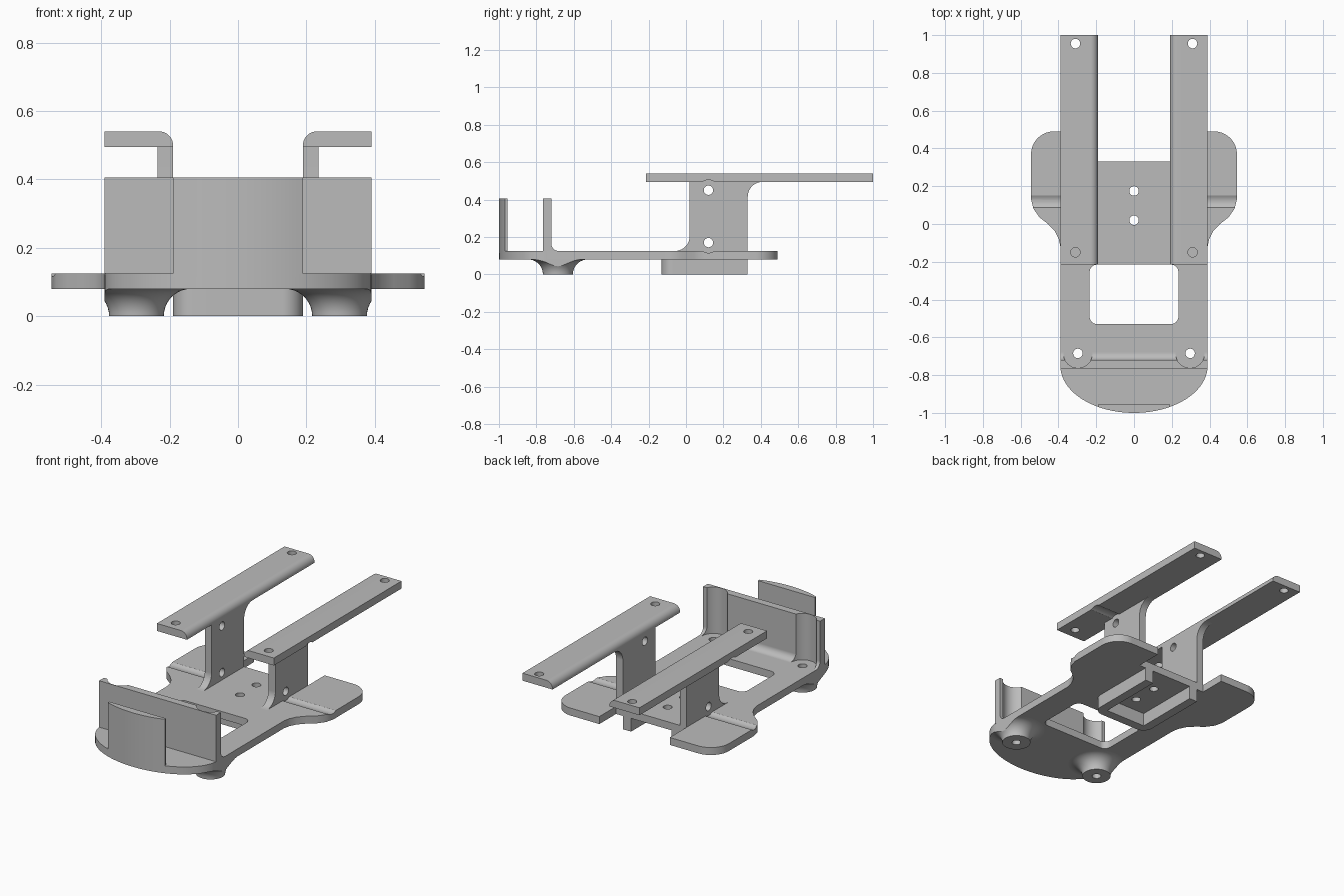
import bpy
import bmesh
from math import cos, sin, radians, tau
from mathutils import Matrix, Vector

if "Cube" in bpy.data.objects:
    bpy.data.objects.remove(bpy.data.objects["Cube"], do_unlink=True)

GREY = (0.5, 0.5, 0.5, 1)
grey = bpy.data.materials.new("plain grey")
grey.use_nodes = True
grey.diffuse_color = GREY
grey.node_tree.nodes["Principled BSDF"].inputs["Base Color"].default_value = GREY


def arc(cx, cy, r, start, end, ry=None, n=10):
    """Points of an arc, angles in degrees."""
    angles = [radians(start + (end - start) * i / n) for i in range(n + 1)]
    return [(cx + r * cos(a), cy + (ry or r) * sin(a)) for a in angles]


def circle(cx, cy, r):
    return arc(cx, cy, r, 0, 360, n=32)[:-1]


def finish_mesh(name, bm):
    bmesh.ops.recalc_face_normals(bm, faces=bm.faces)
    mesh = bpy.data.meshes.new(name)
    bm.to_mesh(mesh)
    bm.free()
    mesh.materials.append(grey)
    obj = bpy.data.objects.new(name, mesh)
    bpy.context.collection.objects.link(obj)
    return obj


def prism(name, outline, axis, lo, hi):
    """Extrude a flat outline along one axis."""
    place = {"x": lambda a, b, t: (t, a, b),
             "y": lambda a, b, t: (a, t, b),
             "z": lambda a, b, t: (a, b, t)}[axis]
    bm = bmesh.new()
    face = bm.faces.new([bm.verts.new(place(a, b, lo)) for a, b in outline])
    new = bmesh.ops.extrude_face_region(bm, geom=[face])["geom"]
    bmesh.ops.translate(bm, verts=[v for v in new if isinstance(v, bmesh.types.BMVert)],
                        vec=place(0, 0, hi - lo))
    return finish_mesh(name, bm)


def cut(obj, outline, axis, lo, hi, operation="DIFFERENCE"):
    """Boolean with a temporary prism, applied at once."""
    cutter = prism("cutter", outline, axis, lo, hi)
    cutter.hide_render = True
    mod = obj.modifiers.new("cut", "BOOLEAN")
    mod.object, mod.operation, mod.solver = cutter, operation, "EXACT"
    bpy.context.view_layer.update()
    result = bpy.data.meshes.new_from_object(
        obj.evaluated_get(bpy.context.evaluated_depsgraph_get()))
    obj.modifiers.clear()
    obj.data = result
    bpy.data.objects.remove(cutter, do_unlink=True)


def smooth(obj):
    obj.data.shade_smooth()
    obj.data.set_sharp_from_angle(angle=radians(25))
    obj.modifiers.new("even shading", "WEIGHTED_NORMAL").keep_sharp = True


HOLE = 0.025
BOTTOM, TOP = 0.08, 0.125        # base plate
RAIL_LOW, RAIL_TOP = 0.495, 0.54
IN, POST_OUT, OUT = 0.19, 0.235, 0.39
FOOT_Y, POST_Y = -0.685, 0.12
SIDES = (("left", 1), ("right", -1))
parts = []

# Base plate: rounded nose, flared rear wings, notch at the back
half = arc(0, -0.75, OUT, 270, 360, ry=0.25, n=20)
half += [(OUT, -0.12), (0.398, -0.08), (0.418, -0.04), (0.455, 0.0),
         (0.50, 0.035), (0.532, 0.08), (0.545, 0.13)]
half += arc(0.425, 0.37, 0.12, 0, 90) + [(POST_OUT, 0.49), (POST_OUT, 0.33)]
outline = half + [(-x, y) for x, y in reversed(half[1:])]
plate = prism("base_plate", outline, "z", BOTTOM, TOP)
window = (arc(0.195, -0.255, 0.04, 0, 90) + arc(-0.195, -0.255, 0.04, 90, 180)
          + arc(-0.195, -0.49, 0.04, 180, 270) + arc(0.195, -0.49, 0.04, 270, 360))
cut(plate, window, "z", 0, 0.2)
for y in (0.02, 0.175):
    cut(plate, circle(0, y, HOLE), "z", 0, 0.2)
parts.append(plate)

# Open-backed tray under the plate
tray = ([(IN, 0.33)] + arc(0.13, -0.07, 0.06, 0, -90) + arc(-0.13, -0.07, 0.06, -90, -180)
        + [(-IN, 0.33), (-0.135, 0.33), (-0.135, -0.075), (0.135, -0.075), (0.135, 0.33)])
parts.append(prism("under_tray", tray, "z", 0, BOTTOM))

# Cross wall with a filleted foot
wall_profile = ([(-0.765, 0.12), (-0.765, 0.405), (-0.72, 0.405)]
                + arc(-0.68, 0.165, 0.04, 180, 270) + [(-0.68, 0.12)])
wall = prism("cross_wall", wall_profile, "x", -OUT, OUT)
parts.append(wall)

# Front tab following the nose curve
tab = [(x, y) for x, y in arc(0, -0.75, OUT, 240.8, 299.2, ry=0.25, n=16)]
tab += [(IN, -0.955), (-IN, -0.955)]
parts.append(prism("front_tab", tab, "z", TOP - 0.01, 0.405))

# Mirrored parts
for side, s in SIDES:
    # Flared foot, trimmed to the plate edge and drilled
    bm = bmesh.new()
    profile = [(0, 0)] + arc(0.16, 0, 0.08, 180, 90) + [(0.16, 0.09), (0, 0.09)]
    verts = [bm.verts.new((r, 0, z)) for r, z in profile]
    edges = [bm.edges.new(pair) for pair in zip(verts, verts[1:])]
    bmesh.ops.spin(bm, geom=verts + edges, axis=(0, 0, 1), cent=(0, 0, 0),
                   angle=tau, steps=40, use_merge=True)
    bmesh.ops.remove_doubles(bm, verts=bm.verts, dist=1e-5)
    bmesh.ops.transform(bm, matrix=Matrix.Translation(Vector((s * 0.297, FOOT_Y, 0))),
                        verts=bm.verts)
    foot = finish_mesh(side + "_foot", bm)
    cut(foot, outline, "z", -0.1, 0.3, "INTERSECT")
    for obj in (foot, plate):
        cut(obj, circle(s * 0.297, FOOT_Y, HOLE), "z", -0.1, 0.3)

    # Screw clearance scooped from the cross wall
    cut(wall, circle(s * 0.297, FOOT_Y, 0.077), "z", 0.1, 0.5)

    # Post with a fillet at the front of its base and the back of its head
    post_profile = ([(0.33, 0.1), (0.33, 0.415)] + arc(0.41, 0.415, 0.08, 180, 90)
                    + [(0.41, 0.5), (0.02, 0.5)]
                    + arc(-0.06, 0.205, 0.08, 0, -90) + [(-0.06, 0.1)])
    post = prism(side + "_post", post_profile, "x", *sorted((s * IN, s * POST_OUT)))

    # Rail with a rounded inner top edge
    section = arc(0.23, 0.5, 0.04, 90, 180) + [(IN, RAIL_LOW), (OUT, RAIL_LOW), (OUT, RAIL_TOP)]
    rail = prism(side + "_rail", [(s * x, z) for x, z in section], "y", -0.215, 1)
    for y in (-0.15, 0.955):
        cut(rail, circle(s * 0.31, y, HOLE), "z", 0.4, 0.6)

    # Post holes and the screw-head clearance beside them
    for z, obj in ((0.17, plate), (0.45, rail)):
        cut(post, circle(POST_Y, z, HOLE), "x", *sorted((s * 0.1, s * 0.3)))
        cut(obj, circle(POST_Y, z, 0.055), "x", *sorted((s * POST_OUT, s * 0.6)))
    parts += [foot, post, rail]

for part in parts:
    smooth(part)
